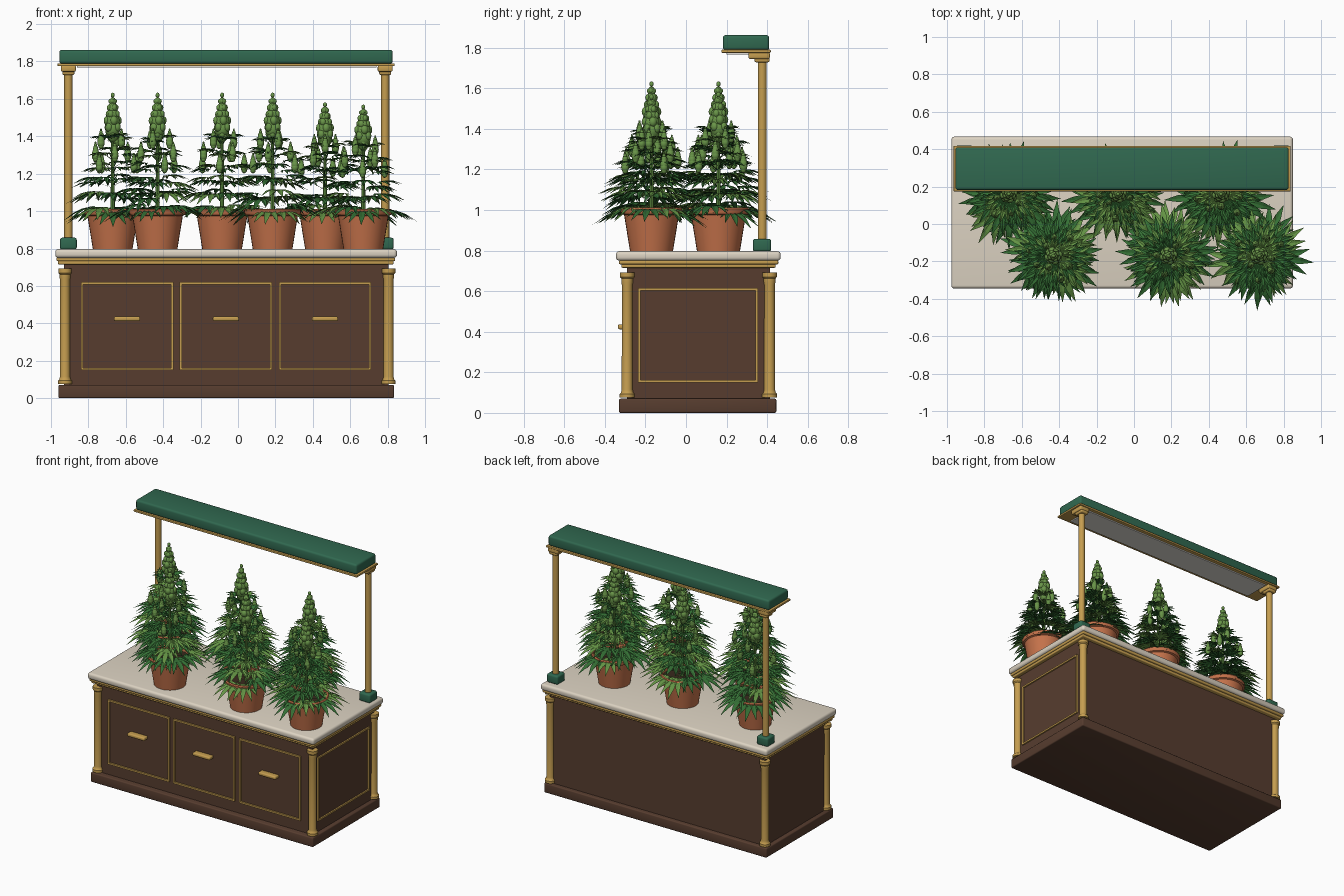
import bpy, bmesh, math, random
from mathutils import Vector, Matrix

if "Cube" in bpy.data.objects:
    bpy.data.objects.remove(bpy.data.objects["Cube"])

random.seed(7)


def mat(name, r, g, b):
    m = bpy.data.materials.new(name)
    m.diffuse_color = (r, g, b, 1)
    m.use_nodes = True
    m.node_tree.nodes["Principled BSDF"].inputs["Base Color"].default_value = m.diffuse_color
    return m


BROWN = mat("dark wood", 0.095, 0.046, 0.028)
GOLD = mat("brass", 0.56, 0.34, 0.08)
CREAM = mat("cream stone", 0.72, 0.65, 0.54)
GREEN = mat("green enamel", 0.03, 0.14, 0.08)
CLAY = mat("terracotta", 0.56, 0.17, 0.07)
SOIL = mat("soil", 0.04, 0.022, 0.012)
LAMP = mat("lamp white", 0.75, 0.73, 0.68)
LEAF_LIGHT = mat("light leaf", 0.13, 0.30, 0.06)
LEAF_DARK = mat("dark leaf", 0.035, 0.16, 0.035)
BUD = mat("bud green", 0.14, 0.30, 0.065)


def finish(name, bm, mats, smooth=None):
    me = bpy.data.meshes.new(name)
    bm.to_mesh(me)
    bm.free()
    for m in mats:
        me.materials.append(m)
    ob = bpy.data.objects.new(name, me)
    bpy.context.collection.objects.link(ob)
    if smooth:
        bpy.ops.object.select_all(action='DESELECT')
        ob.select_set(True)
        bpy.context.view_layer.objects.active = ob
        bpy.ops.object.shade_smooth_by_angle(angle=math.radians(smooth))
    return ob


def add_box(bm, x, y, z):
    size = [b - a for a, b in (x, y, z)]
    mid = [(a + b) / 2 for a, b in (x, y, z)]
    bmesh.ops.create_cube(bm, size=1, matrix=Matrix.Translation(mid) @ Matrix.Diagonal((*size, 1)))


def box(name, x, y, z, m, bevel=0.0, segments=3):
    bm = bmesh.new()
    add_box(bm, x, y, z)
    if bevel:
        bmesh.ops.bevel(bm, geom=bm.edges[:], offset=bevel, segments=segments,
                        profile=0.5, affect='EDGES')
    return finish(name, bm, [m], 40 if bevel else None)


def lathe(name, profile, centre, m, n=24):
    bm = bmesh.new()
    vs = [bm.verts.new((r, 0, z)) for r, z in profile]
    es = [bm.edges.new(p) for p in zip(vs, vs[1:])]
    bmesh.ops.spin(bm, geom=vs + es, axis=(0, 0, 1), cent=(0, 0, 0),
                   angle=math.tau, steps=n)
    bmesh.ops.remove_doubles(bm, verts=bm.verts, dist=1e-4)
    bmesh.ops.recalc_face_normals(bm, faces=bm.faces)
    ob = finish(name, bm, [m], 35)
    ob.location = centre
    return ob


def frame(name, axis, u, v, depth, t=0.012):
    """Rectangular moulding; axis 'y' faces the front, 'x' faces the side."""
    bm = bmesh.new()
    for a, b in ((u, (v[0], v[0] + t)), (u, (v[1] - t, v[1])),
                 ((u[0], u[0] + t), v), ((u[1] - t, u[1]), v)):
        add_box(bm, *((a, depth, b) if axis == 'y' else (depth, a, b)))
    finish(name, bm, [GOLD])


# cabinet
box("plinth", (-0.96, 0.835), (-0.33, 0.445), (0, 0.07), BROWN, 0.008)
box("cabinet_body", (-0.93, 0.805), (-0.29, 0.415), (0.06, 0.73), BROWN)
box("lower_trim", (-0.962, 0.832), (-0.318, 0.442), (0.715, 0.735), GOLD, 0.006)
box("upper_trim", (-0.97, 0.84), (-0.33, 0.455), (0.732, 0.752), GOLD, 0.006)
box("countertop", (-0.977, 0.85), (-0.345, 0.467), (0.75, 0.797), CREAM, 0.017, 4)

# corner columns
column = [(0, 0.075), (0.037, 0.075), (0.037, 0.093), (0.03, 0.1), (0.027, 0.115), (0.026, 0.63),
          (0.029, 0.645), (0.029, 0.662), (0.036, 0.67), (0.036, 0.692), (0, 0.692)]
for x in (-0.925, 0.805):
    for y in (-0.29, 0.412):
        lathe("corner_column", column, (x, y, 0), GOLD)

# door mouldings and handles
for x in (-0.593, -0.065, 0.465):
    frame("door_moulding", 'y', (x - 0.247, x + 0.247), (0.15, 0.62), (-0.302, -0.286))
    box("door_handle", (x - 0.07, x + 0.07), (-0.335, -0.288), (0.412, 0.436), GOLD, 0.008)
frame("side_moulding", 'x', (-0.237, 0.355), (0.15, 0.615), (0.8, 0.815))

# lamp canopy on two posts
for x in (-0.907, 0.787):
    box("post_foot", (x - 0.045, x + 0.045), (0.33, 0.42), (0.795, 0.858), GREEN, 0.012)
    lathe("post", [(0, 0.85), (0.022, 0.85), (0.022, 1.75), (0, 1.75)], (x, 0.376, 0), GOLD, 20)
    box("post_collar", (x - 0.032, x + 0.032), (0.338, 0.412), (1.728, 1.752), GOLD, 0.008)
    box("post_capital", (x - 0.04, x + 0.04), (0.308, 0.413), (1.745, 1.778), GOLD, 0.008)
box("canopy_trim", (-0.965, 0.837), (0.174, 0.418), (1.775, 1.79), GOLD, 0.004)
box("canopy", (-0.955, 0.827), (0.182, 0.41), (1.788, 1.862), GREEN, 0.014)
box("lamp_panel", (-0.86, 0.74), (0.2, 0.392), (1.767, 1.777), LAMP)


def add_leaf(bm, z, az, petiole, length, tilt, mi):
    """Palmate leaf: seven creased, drooping leaflets fanned about the stalk end."""
    out = Vector((math.cos(az), math.sin(az), 0))
    side = Vector((-out.y, out.x, 0))
    fwd = out * math.cos(tilt) + Vector((0, 0, math.sin(tilt)))
    base = Vector((0, 0, z)) + fwd * petiole
    faces = []
    # stalk
    stalk = [bm.verts.new(p) for p in (Vector((0, 0, z - 0.02)) + side * 0.004,
             Vector((0, 0, z - 0.02)) - side * 0.004, base - side * 0.003, base + side * 0.003)]
    faces.append(bm.faces.new(stalk))
    for k in range(-3, 4):
        a = k * 0.42
        d = fwd * math.cos(a) + side * math.sin(a)
        w = side * math.cos(a) - fwd * math.sin(a)
        ln = length * (1, 0.92, 0.75, 0.5)[abs(k)]
        hw = 0.105 * ln + 0.002

        def pt(t, s, lift=0.0):
            return bm.verts.new(base + d * ln * t + w * hw * s
                                + Vector((0, 0, lift - 0.3 * ln * t * t)))
        root, tip = pt(0, 0), pt(1, 0)
        rows = [[pt(t, s * f, 0.005 * abs(s)) for s in (-1, 0, 1)]
                for t, f in ((0.35, 0.9), (0.62, 0.8))]
        for i in (0, 1):
            faces.append(bm.faces.new((root, rows[0][i + 1], rows[0][i])))
            faces.append(bm.faces.new((rows[0][i], rows[0][i + 1], rows[1][i + 1], rows[1][i])))
            faces.append(bm.faces.new((rows[1][i], rows[1][i + 1], tip)))
    for f in faces:
        f.material_index = mi


def add_ball(bm, p, r, stretch=1.25):
    bmesh.ops.create_icosphere(bm, subdivisions=2, radius=1, matrix=Matrix.Translation(p)
                               @ Matrix.Diagonal((r, r, r * stretch, 1)))


def add_flower(bm, p, h, r):
    """Tapering stack of swollen calyxes with small ones spiralled around."""
    for i in range(7):
        t = i / 6
        rad = r * (0.75, 1, 0.98, 0.8, 0.66, 0.46, 0.26)[i]
        c = p + Vector((0, 0, h * t))
        add_ball(bm, c, rad)
        if r > 0.03 and i < 6:
            for j in range(4):
                a = j * math.tau / 4 + i * 0.9
                add_ball(bm, c + Vector((math.cos(a), math.sin(a), 0.25)) * rad * 0.7, rad * 0.5)


pot_profile = [(0, 0), (0.106, 0), (0.135, 0.178), (0.147, 0.183), (0.152, 0.195), (0.152, 0.208),
               (0.146, 0.215), (0.136, 0.213), (0.13, 0.185)]
# per tier: height, leaf count, stalk, leaf length, tilt
tiers = [(1.03, 9, 0.11, 0.185, -0.08), (1.09, 8, 0.10, 0.17, 0.02), (1.16, 8, 0.085, 0.15, 0.12),
         (1.23, 7, 0.07, 0.13, 0.2), (1.30, 7, 0.055, 0.11, 0.28), (1.37, 6, 0.04, 0.09, 0.35)]

# potted plants: x, y, height factor
for x, y, s in ((-0.67, 0.16, 1), (-0.43, -0.17, 1), (-0.085, 0.16, 1),
                (0.185, -0.17, 1), (0.465, 0.16, 0.92), (0.67, -0.17, 0.9)):
    lathe("pot", pot_profile, (x, y, 0.797), CLAY, 32)
    lathe("soil", [(0, 0.192), (0.136, 0.188)], (x, y, 0.797), SOIL)
    spin = random.uniform(0, math.tau)
    z0 = 0.98

    def up(z):
        return z0 + (z - z0) * s

    bm = bmesh.new()
    bmesh.ops.create_cone(bm, cap_ends=True, segments=8, radius1=0.012, radius2=0.007, depth=0.45 * s,
                          matrix=Matrix.Translation((0, 0, z0 + 0.225 * s)))
    for ti, (z, n, pet, ln, tilt) in enumerate(tiers):
        for k in range(n):
            az = spin + ti * 0.37 + k * math.tau / n + random.uniform(-0.12, 0.12)
            q = random.uniform(0.86, 1.06)
            add_leaf(bm, up(z + random.uniform(-0.02, 0.02)), az, pet * q, ln * q,
                     tilt + random.uniform(-0.12, 0.12), 1 if random.random() < 0.62 else 0)
    for f in bm.faces:
        if len(f.verts) == 8:
            f.material_index = 1
    finish("foliage", bm, [LEAF_LIGHT, LEAF_DARK]).location = (x, y, 0)

    # main flower and ring of side flowers
    bm = bmesh.new()
    add_flower(bm, Vector((0, 0, up(1.405))), 0.215 * s, 0.042)
    for k in range(9):
        a = spin + k * math.tau / 9
        rad, z = ((0.13, 1.22), (0.1, 1.28), (0.065, 1.35))[k % 3]
        add_flower(bm, Vector((math.cos(a) * rad, math.sin(a) * rad, up(z))), 0.085, 0.02)
    finish("flowers", bm, [BUD], 60).location = (x, y, 0)
